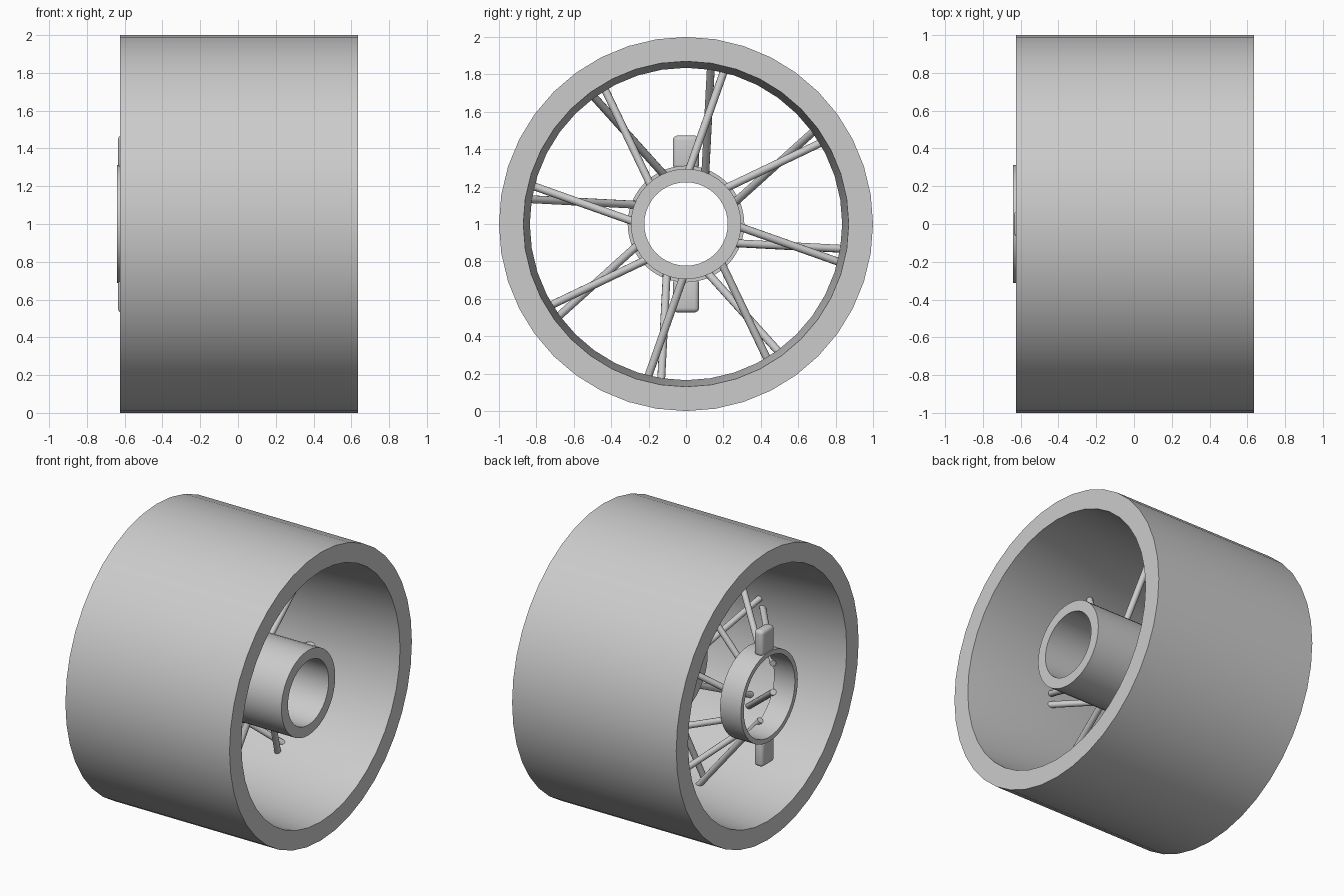
import bpy, bmesh
from math import cos, sin, radians, tau
from mathutils import Vector, Matrix

old = bpy.data.objects.get("Cube")
if old:
    bpy.data.objects.remove(old, do_unlink=True)

grey = bpy.data.materials.new("plain_grey")
grey.use_nodes = True
grey.diffuse_color = (0.6, 0.6, 0.6, 1)
grey.node_tree.nodes["Principled BSDF"].inputs["Base Color"].default_value = (0.6, 0.6, 0.6, 1)

AXLE = Vector((0, 0, 1))


def finish(bm, name, angle=35):
    bmesh.ops.recalc_face_normals(bm, faces=bm.faces)
    mesh = bpy.data.meshes.new(name)
    bm.to_mesh(mesh)
    bm.free()
    mesh.materials.append(grey)
    obj = bpy.data.objects.new(name, mesh)
    bpy.context.collection.objects.link(obj)
    bpy.ops.object.select_all(action='DESELECT')
    obj.select_set(True)
    bpy.context.view_layer.objects.active = obj
    bpy.ops.object.shade_smooth_by_angle(angle=radians(angle))
    return obj


def lathe(name, profile, sides=40):
    """Revolve a closed (x, radius) profile around the axle."""
    bm = bmesh.new()
    rings = [[bm.verts.new(AXLE + Vector((x, r * cos(tau * i / sides), r * sin(tau * i / sides))))
              for x, r in profile] for i in range(sides)]
    count = len(profile)
    for i in range(sides):
        a, b = rings[i], rings[(i + 1) % sides]
        for j in range(count):
            k = (j + 1) % count
            bm.faces.new((a[j], a[k], b[k], b[j]))
    return finish(bm, name)


def polar(x, r, degrees):
    a = radians(degrees)
    return AXLE + Vector((x, r * cos(a), r * sin(a)))


def spokes(name, inner, outer, radius=0.021, count=8):
    """Ring of slanted rods between two (x, radius, angle) points."""
    bm = bmesh.new()
    for i in range(count):
        turn = 360 / count * i
        p = polar(inner[0], inner[1], inner[2] + turn)
        q = polar(outer[0], outer[1], outer[2] + turn)
        d = q - p
        place = Matrix.Translation((p + q) / 2) @ d.to_track_quat('Z', 'Y').to_matrix().to_4x4()
        bmesh.ops.create_cone(bm, cap_ends=True, segments=12, radius1=radius, radius2=radius,
                              depth=d.length, matrix=place)
    return finish(bm, name)


# Rim: broad band, thickest inside at mid width
lathe("rim", [(-0.625, 1), (0.635, 1), (0.635, 0.87), (0, 0.835), (-0.625, 0.87)])

# Hub tube on one side, spinner ring on the other
lathe("hub_tube", [(0.04, 0.295), (0.54, 0.295), (0.54, 0.223), (0.04, 0.223)])
lathe("spinner_ring", [(-0.48, 0.312), (-0.64, 0.312), (-0.64, 0.28), (-0.48, 0.28)])

# Two crossing sets of spokes meeting at the rim's middle
spokes("hub_spokes", (0.10, 0.27, 88), (0, 0.85, 76))
spokes("ring_spokes", (-0.50, 0.26, 67), (0, 0.85, 81))

# Rounded ears of the spinner
for name, side in (("upper_ear", 1), ("lower_ear", -1)):
    bm = bmesh.new()
    place = Matrix.Translation(AXLE + Vector((-0.60, 0, side * 0.383)))
    bmesh.ops.create_cube(bm, size=1, matrix=place @ Matrix.Diagonal((0.07, 0.14, 0.18, 1)))
    bmesh.ops.bevel(bm, geom=bm.edges[:], offset=0.025, segments=4, profile=0.5, affect='EDGES')
    finish(bm, name)
